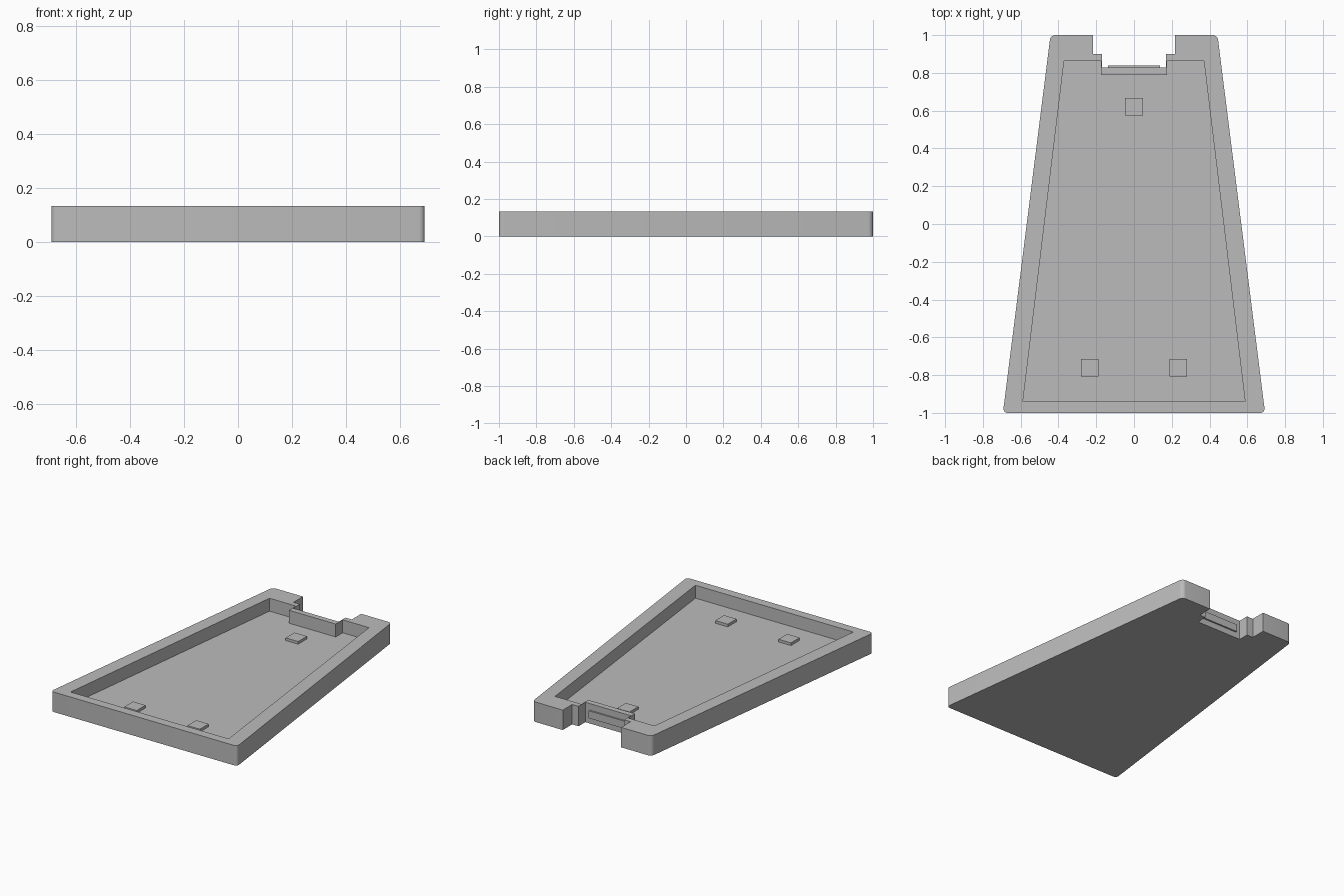
import bpy, bmesh, math

cube = bpy.data.objects.get("Cube")
if cube:
    bpy.data.objects.remove(cube, do_unlink=True)

GREY = (0.5, 0.5, 0.5, 1)
mat = bpy.data.materials.new("plain grey")
mat.use_nodes = True
mat.diffuse_color = GREY
mat.node_tree.nodes["Principled BSDF"].inputs["Base Color"].default_value = GREY

HEIGHT, FLOOR = 0.134, 0.047


def mirrored(half):
    """Close a right-hand profile into a symmetric outline."""
    return half + [(-x, y) for x, y in reversed(half)]


def prism(name, outline, z0, z1, round_if=None, radius=0.03):
    """Extrude an outline upward, optionally rounding chosen upright edges."""
    bm = bmesh.new()
    base = bm.faces.new([bm.verts.new((x, y, z0)) for x, y in outline])
    top = bmesh.ops.extrude_face_region(bm, geom=[base])["geom"]
    verts = [v for v in top if isinstance(v, bmesh.types.BMVert)]
    bmesh.ops.translate(bm, verts=verts, vec=(0, 0, z1 - z0))
    if round_if:
        edges = [e for e in bm.edges
                 if abs(e.verts[0].co.z - e.verts[1].co.z) > 0.01 and round_if(e.verts[0].co)]
        bmesh.ops.bevel(bm, geom=edges, offset=radius, segments=6, profile=0.5, affect='EDGES')
    bmesh.ops.recalc_face_normals(bm, faces=bm.faces)
    mesh = bpy.data.meshes.new(name)
    bm.to_mesh(mesh)
    bm.free()
    mesh.materials.append(mat)
    obj = bpy.data.objects.new(name, mesh)
    bpy.context.collection.objects.link(obj)
    return obj


def box(name, x, y, w, d, z0, z1):
    half_w, half_d = w / 2, d / 2
    corners = [(-1, -1), (1, -1), (1, 1), (-1, 1)]
    return prism(name, [(x + i * half_w, y + j * half_d) for i, j in corners], z0, z1)


# Tapered tray body with a stepped notch in the back edge
tray = prism("tray", mirrored([(0.694, -1), (0.442, 1), (0.217, 1), (0.217, 0.9),
                               (0.17, 0.9), (0.17, 0.828)]),
             0, HEIGHT, lambda co: abs(co.x) > 0.4, 0.025)

# Hollow interior, wrapping around the notch wall
cavity = prism("cavity_cutter", mirrored([(0.588, -0.94), (0.37, 0.864),
                                          (0.174, 0.864), (0.174, 0.79)]),
               FLOOR, HEIGHT + 0.1)
cavity.hide_render = True
cut = tray.modifiers.new("hollow", 'BOOLEAN')
cut.operation, cut.object, cut.solver = 'DIFFERENCE', cavity, 'EXACT'
bpy.context.view_layer.objects.active = tray
tray.select_set(True)
bpy.ops.object.modifier_apply(modifier="hollow")
bpy.data.objects.remove(cavity, do_unlink=True)
bpy.ops.object.shade_smooth_by_angle(angle=math.radians(30))

# Catch rib on the notch wall
box("catch_rib", 0, 0.832, 0.275, 0.014, 0.04, 0.09)

# Square locating pads on the floor
for name, x, y in (("back_pad", 0, 0.62), ("left_pad", 0.235, -0.76), ("right_pad", -0.235, -0.76)):
    box(name, x, y, 0.093, 0.093, FLOOR - 0.005, FLOOR + 0.018)
